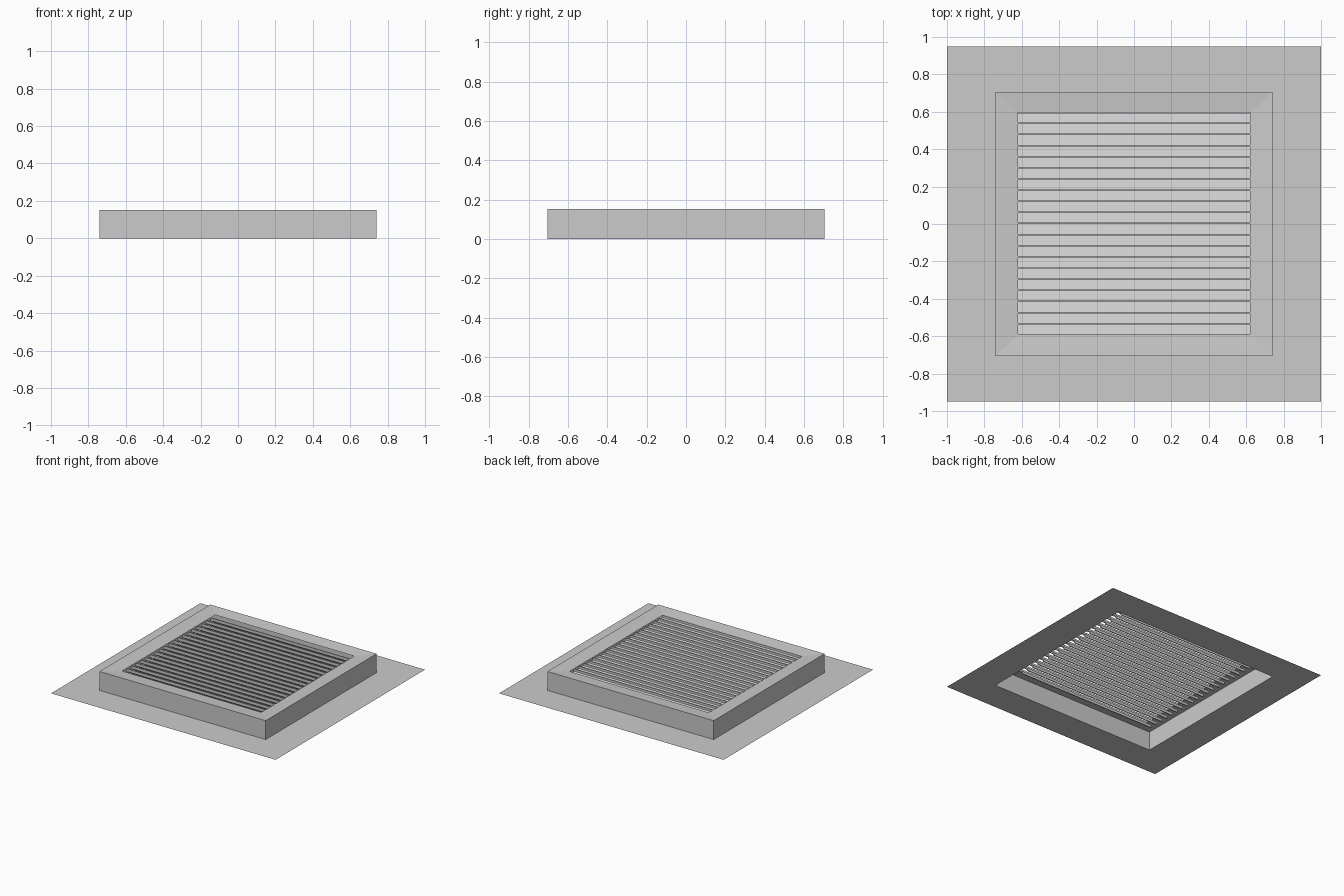
import bpy

if "Cube" in bpy.data.objects:
    bpy.data.objects.remove(bpy.data.objects["Cube"])


def make_object(name, verts, faces):
    mesh = bpy.data.meshes.new(name)
    mesh.from_pydata(verts, [], faces)
    mesh.update()
    obj = bpy.data.objects.new(name, mesh)
    bpy.context.collection.objects.link(obj)
    return obj


def ring_strip(name, rings):
    """Sheet joining successive rectangles given as (half x, half y, z)."""
    verts, faces = [], []
    for hx, hy, z in rings:
        verts += [(-hx, -hy, z), (hx, -hy, z), (hx, hy, z), (-hx, hy, z)]
    for r in range(len(rings) - 1):
        for i in range(4):
            j = (i + 1) % 4
            a = 4 * r
            faces.append((a + i, a + j, a + 4 + j, a + 4 + i))
    return make_object(name, verts, faces)


# Mounting flange, open underneath
ring_strip("flange", [(1.0, 0.95, 0.0), (0.74, 0.705, 0.0)])

# Raised frame: side walls and a top rim dipping slightly inwards
ring_strip("raised_frame", [(0.74, 0.705, 0.0), (0.74, 0.705, 0.152),
                            (0.62, 0.595, 0.143)])

# Z-shaped louvre slats: upper lip, slope falling to the back, lower lip
HALF_X, COUNT, PITCH = 0.62, 20, 0.0595
profile = [(-0.031, 0.143), (-0.031, 0.120), (0.021, 0.086), (0.021, 0.070),
           (0.029, 0.070), (0.029, 0.091), (-0.023, 0.125), (-0.023, 0.143)]
n = len(profile)
faces = [(i, i + n, (i + 1) % n + n, (i + 1) % n) for i in range(n)]
faces += [tuple(range(n)), tuple(range(2 * n - 1, n - 1, -1))]

for k in range(COUNT):
    yc = (k - (COUNT - 1) / 2) * PITCH
    verts = [(x, yc + y, z) for x in (-HALF_X, HALF_X) for y, z in profile]
    slat = make_object(f"slat_{k + 1:02d}", verts, faces)
    slat.data.flip_normals()
